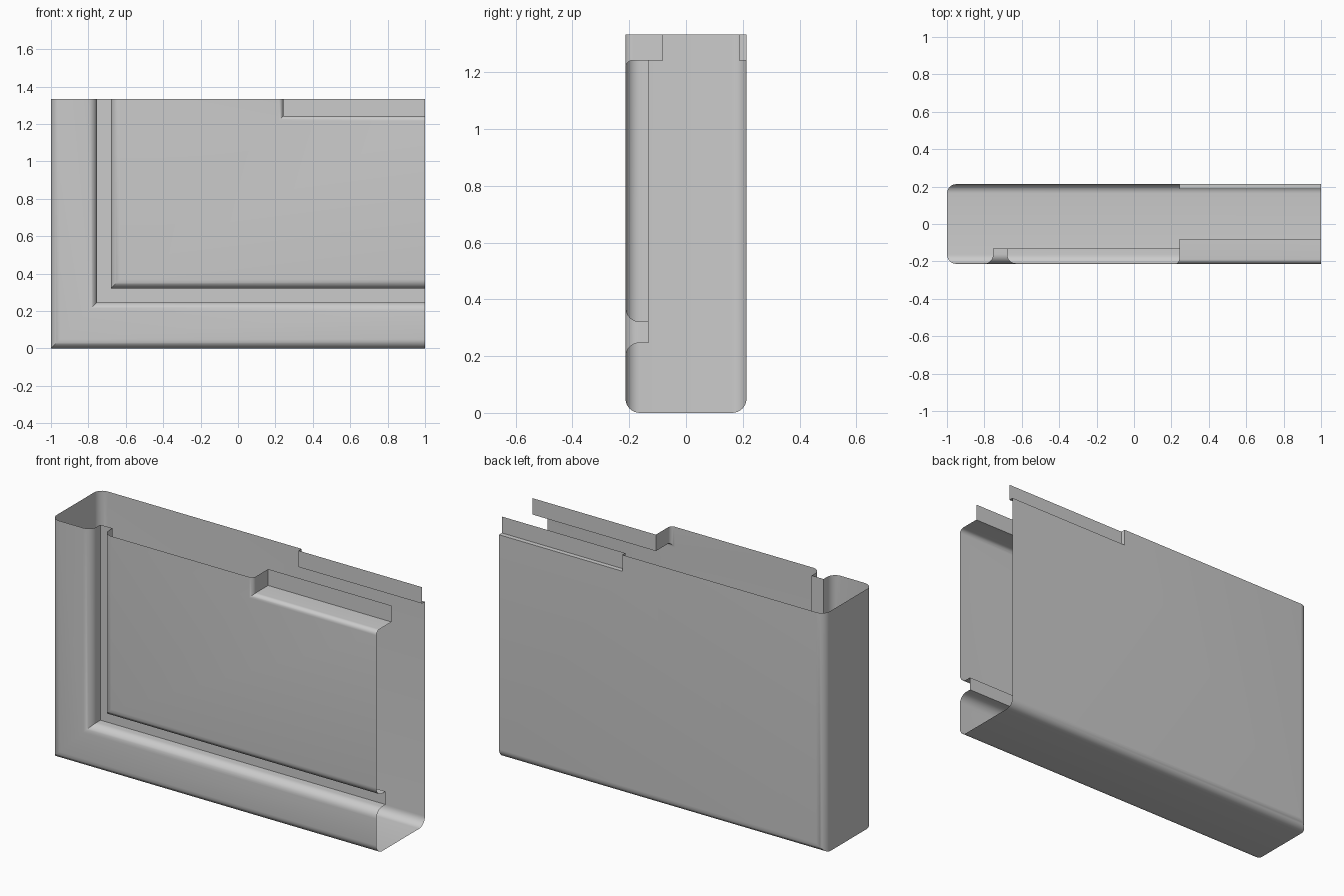
import bpy, bmesh
from math import radians, sin, cos

if "Cube" in bpy.data.objects:
    bpy.data.objects.remove(bpy.data.objects["Cube"])

H, W, TOP = 1.333, 0.213, 1.242   # leg depth, half thickness, shoulder below the lips


def arc(y, d, r, a0, a1, n=8):
    """Rounded corner in the (y, distance from outer edge) plane."""
    angles = [radians(a0 + (a1 - a0) * i / n) for i in range(n + 1)]
    return [(y + r * cos(a), d + r * sin(a)) for a in angles]


# Open sheet cross-section, from the back lip round the outer edge to the front lip
R = 0.05
profile = [(0.187, H), (0.187, TOP), (W, TOP)]
profile += arc(W - R, R, R, 0, -90)                # outer back corner
profile += arc(-W + R, R, R, -90, -180)            # outer front corner
profile += arc(-W + R, 0.247 - R, R, 180, 90)      # lower groove shoulder
profile += [(-0.132, 0.247), (-0.132, 0.32)]       # groove floor
profile += arc(-W + R, 0.32 + R, R, 270, 180)      # upper groove shoulder
profile += arc(-W + 0.025, TOP - 0.025, 0.025, 180, 90)
profile += [(-0.081, TOP), (-0.081, H)]            # front lip

# Sweep the section down the left leg, through the mitre, along the bottom leg
bm = bmesh.new()
rows = [[bm.verts.new(p) for p in ((d - 1, y, H), (d - 1, y, d), (1, y, d))]
        for y, d in profile]
for a, b in zip(rows, rows[1:]):
    for k in range(2):
        bm.faces.new((a[k], a[k + 1], b[k + 1], b[k]))
bmesh.ops.remove_doubles(bm, verts=bm.verts, dist=1e-5)

mesh = bpy.data.meshes.new("mitred_corner_frame")
bm.to_mesh(mesh)
bm.free()
frame = bpy.data.objects.new("mitred_corner_frame", mesh)
bpy.context.collection.objects.link(frame)
bpy.context.view_layer.objects.active = frame
frame.select_set(True)
bpy.ops.object.shade_smooth_by_angle(angle=radians(30))
